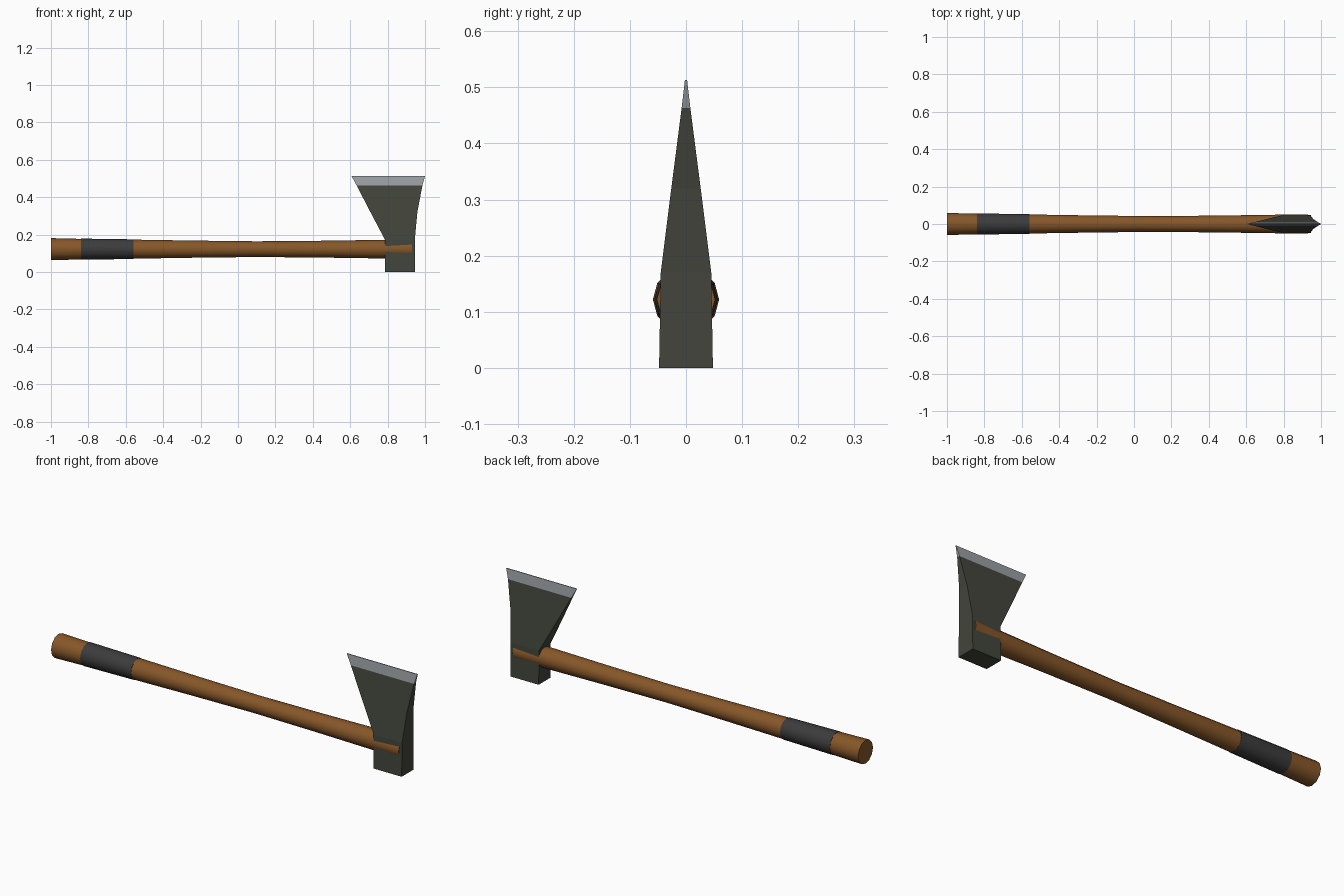
import bpy, bmesh, math

if "Cube" in bpy.data.objects:
    bpy.data.objects.remove(bpy.data.objects["Cube"])

SIDES = 12
AXIS_Z = 0.122


def material(name, rgb):
    m = bpy.data.materials.new(name)
    m.diffuse_color = (*rgb, 1)
    m.use_nodes = True
    m.node_tree.nodes["Principled BSDF"].inputs["Base Color"].default_value = m.diffuse_color
    return m


def loft(name, rings, mat, smooth=False):
    """Skin a list of equally sized point rings and cap both ends."""
    bm = bmesh.new()
    loops = [[bm.verts.new(p) for p in ring] for ring in rings]
    n = len(loops[0])
    for a, b in zip(loops, loops[1:]):
        for i in range(n):
            j = (i + 1) % n
            bm.faces.new((a[i], a[j], b[j], b[i]))
    bm.faces.new(loops[0])
    bm.faces.new(loops[-1])
    bmesh.ops.recalc_face_normals(bm, faces=bm.faces)
    mesh = bpy.data.meshes.new(name)
    bm.to_mesh(mesh)
    bm.free()
    obj = bpy.data.objects.new(name, mesh)
    bpy.context.collection.objects.link(obj)
    mesh.materials.append(mat)
    if smooth:
        bpy.ops.object.select_all(action='DESELECT')
        obj.select_set(True)
        bpy.context.view_layer.objects.active = obj
        bpy.ops.object.shade_smooth_by_angle(angle=math.radians(35))
    return obj


def round_ring(x, r):
    angles = [2 * math.pi * i / SIDES for i in range(SIDES)]
    return [(x, r * math.cos(a), AXIS_Z + r * math.sin(a)) for a in angles]


def blade_ring(z, x0, x1, half):
    return [(x0, -half, z), (x1, -half, z), (x1, half, z), (x0, half, z)]


wood = material("wood", (0.24, 0.095, 0.022))
wrap = material("dark_wrap", (0.045, 0.045, 0.045))
iron = material("dark_iron", (0.055, 0.06, 0.045))
steel = material("bright_steel", (0.33, 0.35, 0.37))

# Handle, slightly waisted in the middle
shaft = [(-1.0, 0.059), (-0.84, 0.055), (-0.56, 0.051), (-0.25, 0.046),
         (0.1, 0.042), (0.45, 0.045), (0.79, 0.050), (0.93, 0.052)]
loft("handle", [round_ring(x, r) for x, r in shaft], wood, True)

# Grip wrap
loft("grip", [round_ring(-0.84, 0.0565), round_ring(-0.56, 0.0525)], wrap, True)

# Axe head: block at the eye, flaring and thinning towards the edge
head = [(0.0, 0.787, 0.945, 0.048), (0.17, 0.787, 0.945, 0.045),
        (0.32, 0.708, 0.959, 0.0262), (0.463, 0.634, 0.986, 0.0078)]
loft("axe_head", [blade_ring(*s) for s in head], iron)

# Sharpened edge
loft("cutting_edge", [blade_ring(0.463, 0.634, 0.986, 0.0078),
                      blade_ring(0.513, 0.607, 1.0, 0.002)], steel)
